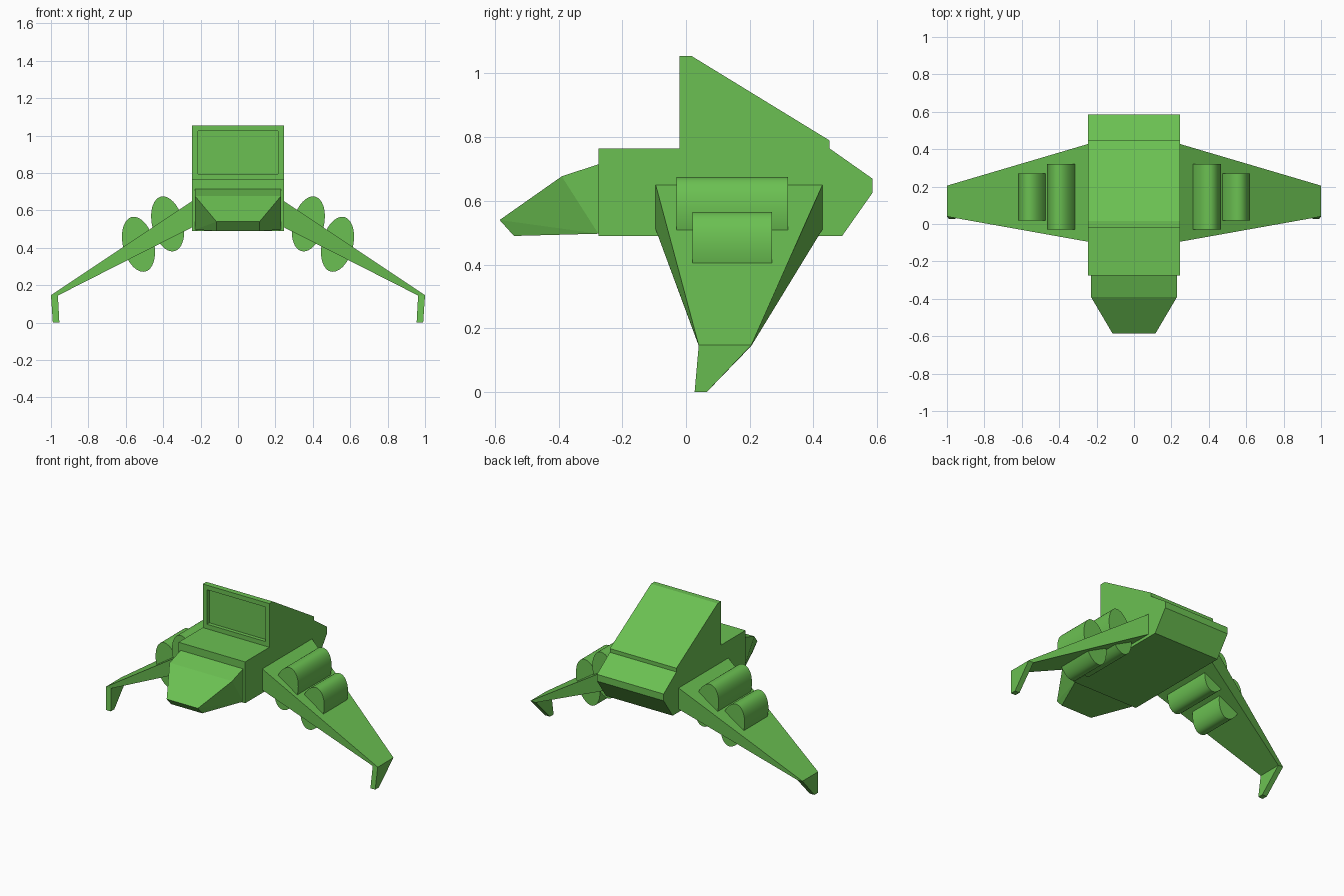
import bpy, bmesh, math
from mathutils import Matrix, Vector

if "Cube" in bpy.data.objects:
    bpy.data.objects.remove(bpy.data.objects["Cube"])

green = bpy.data.materials.new("green")
green.diffuse_color = (0.147, 0.53, 0.084, 1)
green.use_nodes = True
green.node_tree.nodes["Principled BSDF"].inputs["Base Color"].default_value = green.diffuse_color


def finish(bm, name):
    bmesh.ops.recalc_face_normals(bm, faces=bm.faces)
    mesh = bpy.data.meshes.new(name)
    bm.to_mesh(mesh)
    bm.free()
    obj = bpy.data.objects.new(name, mesh)
    mesh.materials.append(green)
    bpy.context.collection.objects.link(obj)
    return obj


def hull(name, points):
    bm = bmesh.new()
    for p in points:
        bm.verts.new(p)
    bmesh.ops.convex_hull(bm, input=bm.verts)
    bmesh.ops.dissolve_limit(bm, angle_limit=0.01, verts=bm.verts, edges=bm.edges)
    return finish(bm, name)


def loft(name, sections):
    # Join four-sided cross-sections into a closed solid
    bm = bmesh.new()
    rings = [[bm.verts.new(p) for p in s] for s in sections]
    for a, b in zip(rings, rings[1:]):
        for i in range(4):
            j = (i + 1) % 4
            bm.faces.new((a[i], a[j], b[j], b[i]))
    bm.faces.new(rings[0])
    bm.faces.new(rings[-1])
    return finish(bm, name)


# Fuselage: side profile (y, z) extruded across x, with a recessed front panel
W = 0.245
profile = [(-0.275, 0.49), (-0.275, 0.765), (-0.02, 0.765), (-0.02, 1.055),
           (0.017, 1.055), (0.45, 0.79), (0.45, 0.765), (0.585, 0.67),
           (0.585, 0.625), (0.49, 0.49)]
bm = bmesh.new()
face = bm.faces.new([bm.verts.new((-W, y, z)) for y, z in profile])
ext = bmesh.ops.extrude_face_region(bm, geom=[face])["geom"]
bmesh.ops.translate(bm, vec=(2 * W, 0, 0),
                    verts=[v for v in ext if isinstance(v, bmesh.types.BMVert)])
bmesh.ops.recalc_face_normals(bm, faces=bm.faces)
panel = min(bm.faces, key=lambda f: (f.calc_center_median() - Vector((0, -0.02, 0.91))).length)
bmesh.ops.inset_individual(bm, faces=[panel], thickness=0.043)
panel = bmesh.ops.extrude_discrete_faces(bm, faces=[panel])["faces"][0]
bmesh.ops.translate(bm, vec=(0, 0.025, 0), verts=panel.verts)
finish(bm, "fuselage")

# Tapered nose
hull("nose", [(s * x, y, z) for s in (-1, 1) for x, y, z in (
    (0.23, -0.275, 0.497), (0.23, -0.275, 0.715), (0.23, -0.39, 0.677),
    (0.115, -0.585, 0.54), (0.115, -0.54, 0.49))])

for side, s in (("left", -1), ("right", 1)):
    # Drooping wing
    loft(side + "_wing", [
        [(s * W, -0.095, 0.65), (s * W, 0.428, 0.65), (s * W, 0.428, 0.51), (s * W, -0.095, 0.51)],
        [(s * 1.0, 0.04, 0.147), (s * 1.0, 0.205, 0.147),
         (s * 0.963, 0.205, 0.145), (s * 0.963, 0.04, 0.145)]])
    # Landing fin at the wing tip
    loft(side + "_tip_fin", [
        [(s * 1.0, 0.04, 0.147), (s * 1.0, 0.205, 0.147),
         (s * 0.963, 0.205, 0.145), (s * 0.963, 0.04, 0.145)],
        [(s * 0.99, 0.027, 0), (s * 0.99, 0.065, 0),
         (s * 0.955, 0.065, 0), (s * 0.955, 0.027, 0)]])
    # Elliptical engine pods passing through the wing
    for pod, x, y, z, length in (("inner", 0.376, 0.145, 0.528, 0.35),
                                 ("outer", 0.532, 0.145, 0.419, 0.25)):
        bm = bmesh.new()
        bmesh.ops.create_cone(bm, cap_ends=True, segments=48, radius1=1, radius2=1, depth=1,
                              matrix=Matrix.Translation((s * x, y, z))
                              @ Matrix.Rotation(s * math.radians(14), 4, 'Y')
                              @ Matrix.Diagonal((0.083, length, 0.15, 1))
                              @ Matrix.Rotation(math.pi / 2, 4, 'X'))
        obj = finish(bm, f"{side}_{pod}_engine")
        bpy.ops.object.select_all(action='DESELECT')
        obj.select_set(True)
        bpy.context.view_layer.objects.active = obj
        bpy.ops.object.shade_smooth_by_angle(angle=math.radians(40))
